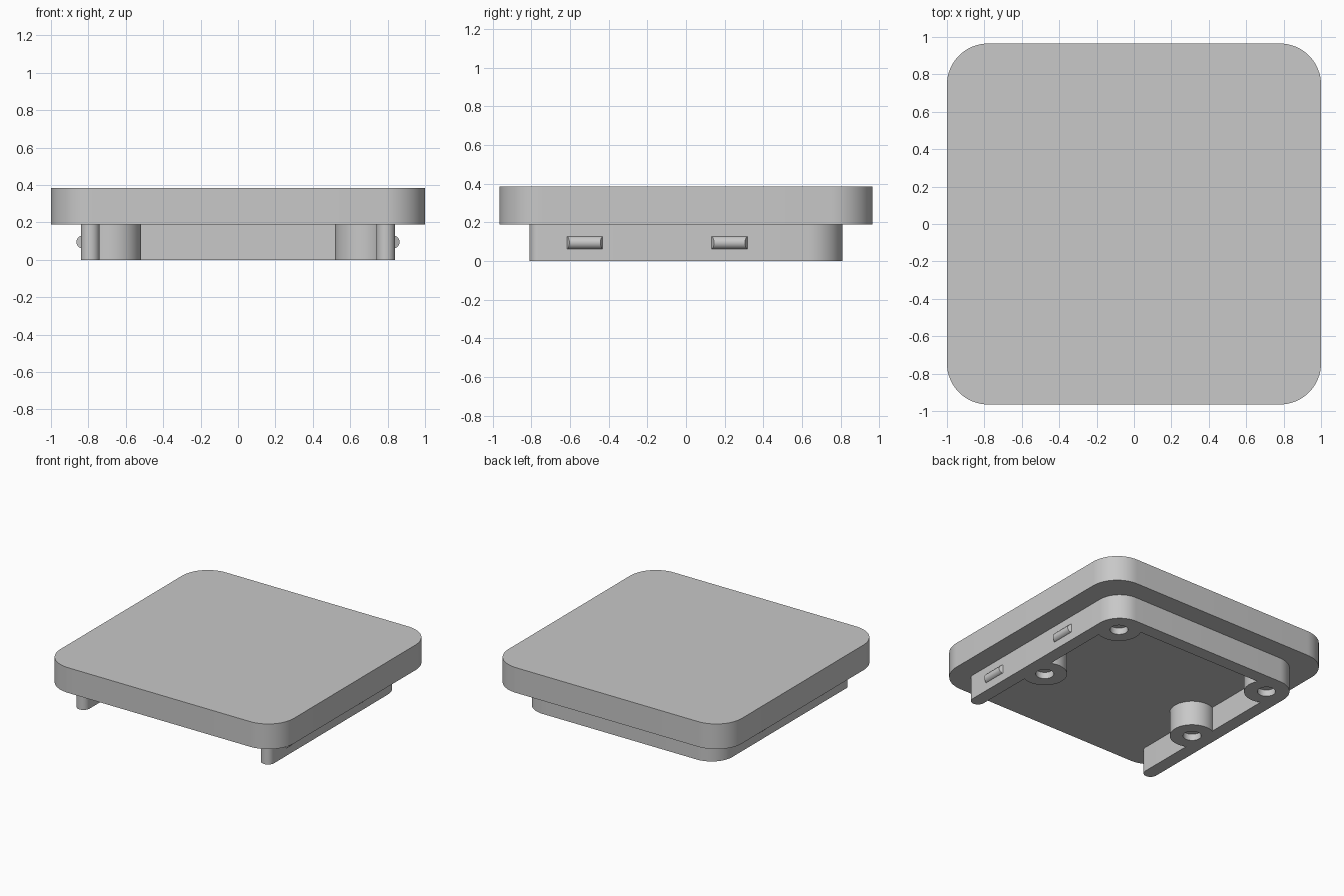
import bpy, bmesh
from math import sin, cos, radians, pi

cube = bpy.data.objects.get("Cube")
if cube:
    bpy.data.objects.remove(cube, do_unlink=True)

grey = bpy.data.materials.new("plain grey")
grey.use_nodes = True
colour = (0.58, 0.58, 0.58, 1)
grey.diffuse_color = colour
grey.node_tree.nodes["Principled BSDF"].inputs["Base Color"].default_value = colour


def arc(cx, cy, r, start, end, steps=16):
    """Points on an arc, angles in degrees."""
    angles = [radians(start + (end - start) * i / steps) for i in range(steps + 1)]
    return [(cx + r * cos(a), cy + r * sin(a)) for a in angles]


def finish(name, bm):
    bmesh.ops.recalc_face_normals(bm, faces=bm.faces)
    mesh = bpy.data.meshes.new(name)
    bm.to_mesh(mesh)
    bm.free()
    obj = bpy.data.objects.new(name, mesh)
    mesh.materials.append(grey)
    bpy.context.collection.objects.link(obj)
    return obj


def prism(name, outline, z0, z1):
    """Extrude a flat outline upwards."""
    bm = bmesh.new()
    face = bm.faces.new([bm.verts.new((x, y, z0)) for x, y in outline])
    top = bmesh.ops.extrude_face_region(bm, geom=[face])["geom"]
    for v in top:
        if isinstance(v, bmesh.types.BMVert):
            v.co.z = z1
    return finish(name, bm)


def combine(target, tool, operation):
    mod = target.modifiers.new(tool.name, "BOOLEAN")
    mod.operation = operation
    mod.solver = "EXACT"
    mod.object = tool
    tool.hide_render = True
    tool.hide_viewport = True


def smooth(obj):
    bpy.ops.object.select_all(action="DESELECT")
    obj.select_set(True)
    bpy.context.view_layer.objects.active = obj
    bpy.ops.object.shade_smooth_by_angle(angle=radians(30))


# Lid: thick slab with rounded corners
W, D, R = 1.0, 0.965, 0.22
lid_outline = []
for i, (sx, sy) in enumerate([(1, 1), (-1, 1), (-1, -1), (1, -1)]):
    lid_outline += arc(sx * (W - R), sy * (D - R), R, 90 * i, 90 * i + 90)
lid = prism("lid", lid_outline, 0.19, 0.385)

# Skirt: U-shaped wall, open at the front with rounded ends
X, Y, T, C = 0.84, 0.81, 0.10, 0.18
half = T / 2
skirt_outline = (
    arc(X - C, Y - C, C, 0, 90)
    + arc(C - X, Y - C, C, 90, 180)
    + arc(half - X, half - Y, half, 180, 360)
    + arc(C - X, Y - C, C - T, 180, 90)
    + arc(X - C, Y - C, C - T, 90, 0)
    + arc(X - half, half - Y, half, 180, 360)
)
skirt = prism("skirt", skirt_outline, 0, 0.2)

# Four round bosses with shallow holes underneath
spots = [(sx * 0.675, y) for sx in (1, -1) for y in (0.64, -0.17)]
for x, y in spots:
    boss = prism("boss", arc(x, y, 0.157, 0, 360, 48)[:-1], 0, 0.2)
    combine(skirt, boss, "UNION")
for x, y in spots:
    hole = prism("hole_cutter", arc(x, y, 0.064, 0, 360, 32)[:-1], -0.05, 0.05)
    combine(skirt, hole, "DIFFERENCE")

# Apply the booleans, then drop the helper solids
bpy.context.view_layer.update()
graph = bpy.context.evaluated_depsgraph_get()
skirt_mesh = bpy.data.meshes.new_from_object(skirt.evaluated_get(graph))
tools = [m.object for m in skirt.modifiers]
skirt.modifiers.clear()
skirt.data = skirt_mesh
for tool in tools:
    bpy.data.objects.remove(tool, do_unlink=True)


def snap_ridge(name, side, y_mid):
    """Half-round ridge along y with slanted ends."""
    bm = bmesh.new()
    section = arc(0.83, 0.095, 0.034, -90, 90)
    rings = []
    for end in (-1, 1):
        rings.append([bm.verts.new((side * x, y_mid + end * (0.097 - 0.5 * (x - 0.83)), z))
                      for x, z in section])
        bm.faces.new(rings[-1])
    for i in range(len(section)):
        j = (i + 1) % len(section)
        bm.faces.new((rings[0][i], rings[0][j], rings[1][j], rings[1][i]))
    return finish(name, bm)


# Two snap ridges on each side wall
parts = [lid, skirt]
for side, label in ((1, "left"), (-1, "right")):
    for y, place in ((-0.523, "front"), (0.225, "back")):
        parts.append(snap_ridge(f"{label}_{place}_snap_ridge", side, y))

for part in parts:
    smooth(part)
